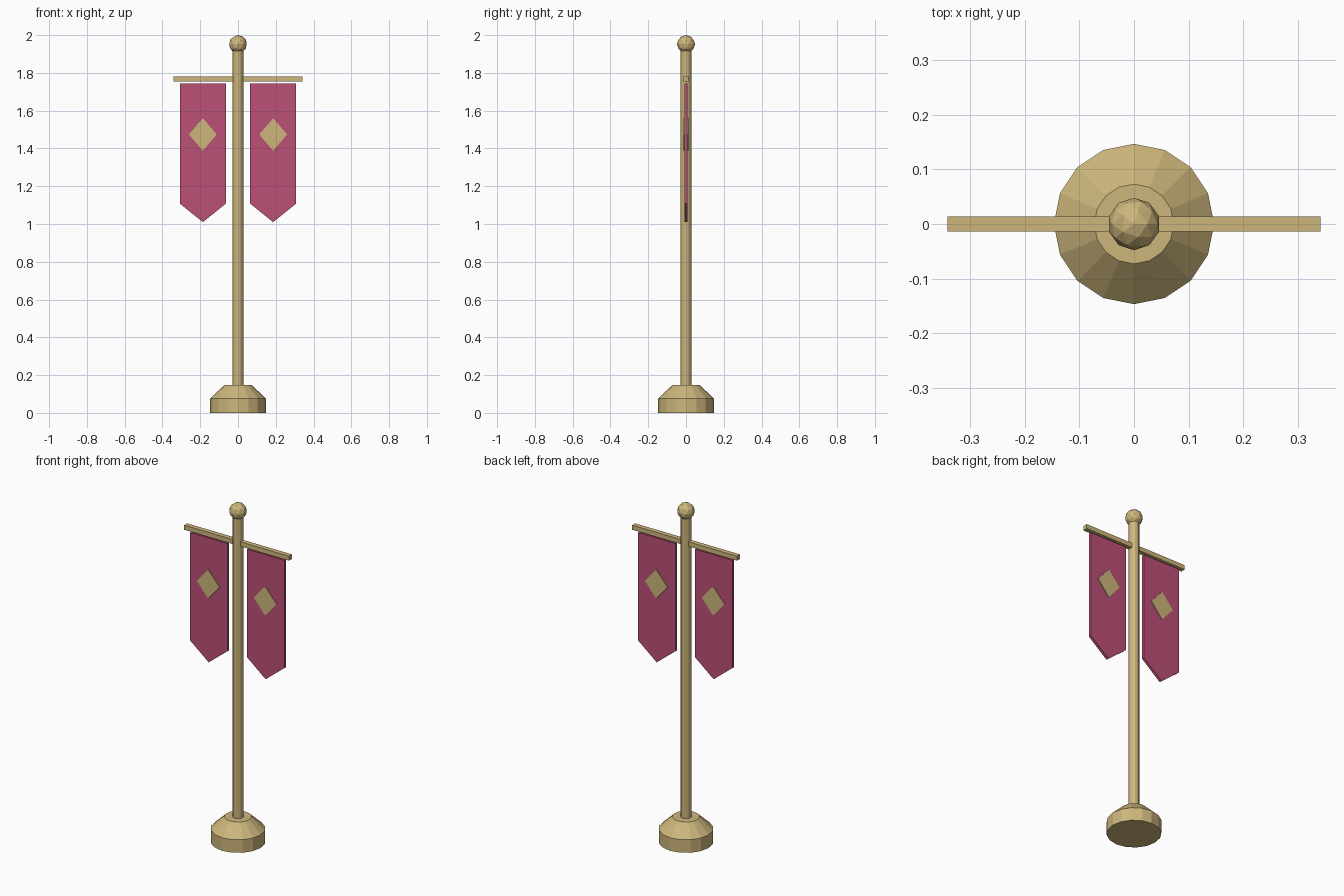
import bpy
import bmesh
from math import cos, sin, tau

cube = bpy.data.objects.get("Cube")
if cube:
    bpy.data.objects.remove(cube, do_unlink=True)


def make_material(name, colour):
    mat = bpy.data.materials.new(name)
    mat.use_nodes = True
    mat.diffuse_color = colour
    mat.node_tree.nodes["Principled BSDF"].inputs["Base Color"].default_value = colour
    return mat


gold = make_material("pale gold", (0.61, 0.47, 0.2, 1))
crimson = make_material("rose cloth", (0.5, 0.08, 0.18, 1))


def finish(name, bm, mat):
    bmesh.ops.recalc_face_normals(bm, faces=bm.faces)
    mesh = bpy.data.meshes.new(name)
    bm.to_mesh(mesh)
    bm.free()
    mesh.materials.append(mat)
    obj = bpy.data.objects.new(name, mesh)
    bpy.context.collection.objects.link(obj)
    return obj


def turned(name, profile, sides, mat):
    """Stack rings of (radius, height) and cap both ends."""
    bm = bmesh.new()
    rings = [[bm.verts.new((r * cos(tau * i / sides), r * sin(tau * i / sides), z))
              for i in range(sides)] for r, z in profile]
    for low, high in zip(rings, rings[1:]):
        for i in range(sides):
            j = (i + 1) % sides
            bm.faces.new((low[i], low[j], high[j], high[i]))
    bm.faces.new(rings[0])
    bm.faces.new(rings[-1])
    return finish(name, bm, mat)


def slab(name, outline, depth, mat):
    """Extrude an x-z outline evenly either side of y = 0."""
    bm = bmesh.new()
    face = bm.faces.new([bm.verts.new((x, -depth / 2, z)) for x, z in outline])
    extruded = bmesh.ops.extrude_face_region(bm, geom=[face])["geom"]
    verts = [g for g in extruded if isinstance(g, bmesh.types.BMVert)]
    bmesh.ops.translate(bm, verts=verts, vec=(0, depth, 0))
    return finish(name, bm, mat)


# Foot and pole
turned("base", [(0.147, 0), (0.147, 0.077), (0.073, 0.147)], 16, gold)
turned("pole", [(0.029, 0.147), (0.029, 1.93)], 12, gold)

# Faceted ball on top
ball = bmesh.new()
bmesh.ops.create_icosphere(ball, subdivisions=2, radius=0.048)
bmesh.ops.translate(ball, verts=ball.verts, vec=(0, 0, 1.952))
finish("finial_ball", ball, gold)

# Crossbar
slab("crossbar", [(-0.342, 1.754), (0.342, 1.754), (0.342, 1.781), (-0.342, 1.781)],
     0.028, gold)

# Hanging banners with raised diamonds
for side, x in (("left", 0.186), ("right", -0.186)):
    w = 0.122
    slab(side + "_banner", [(x - w, 1.745), (x - w, 1.108), (x, 1.01),
                            (x + w, 1.108), (x + w, 1.745)], 0.016, crimson)
    slab(side + "_diamond", [(x - 0.074, 1.474), (x, 1.388),
                             (x + 0.074, 1.474), (x, 1.56)], 0.026, gold)
